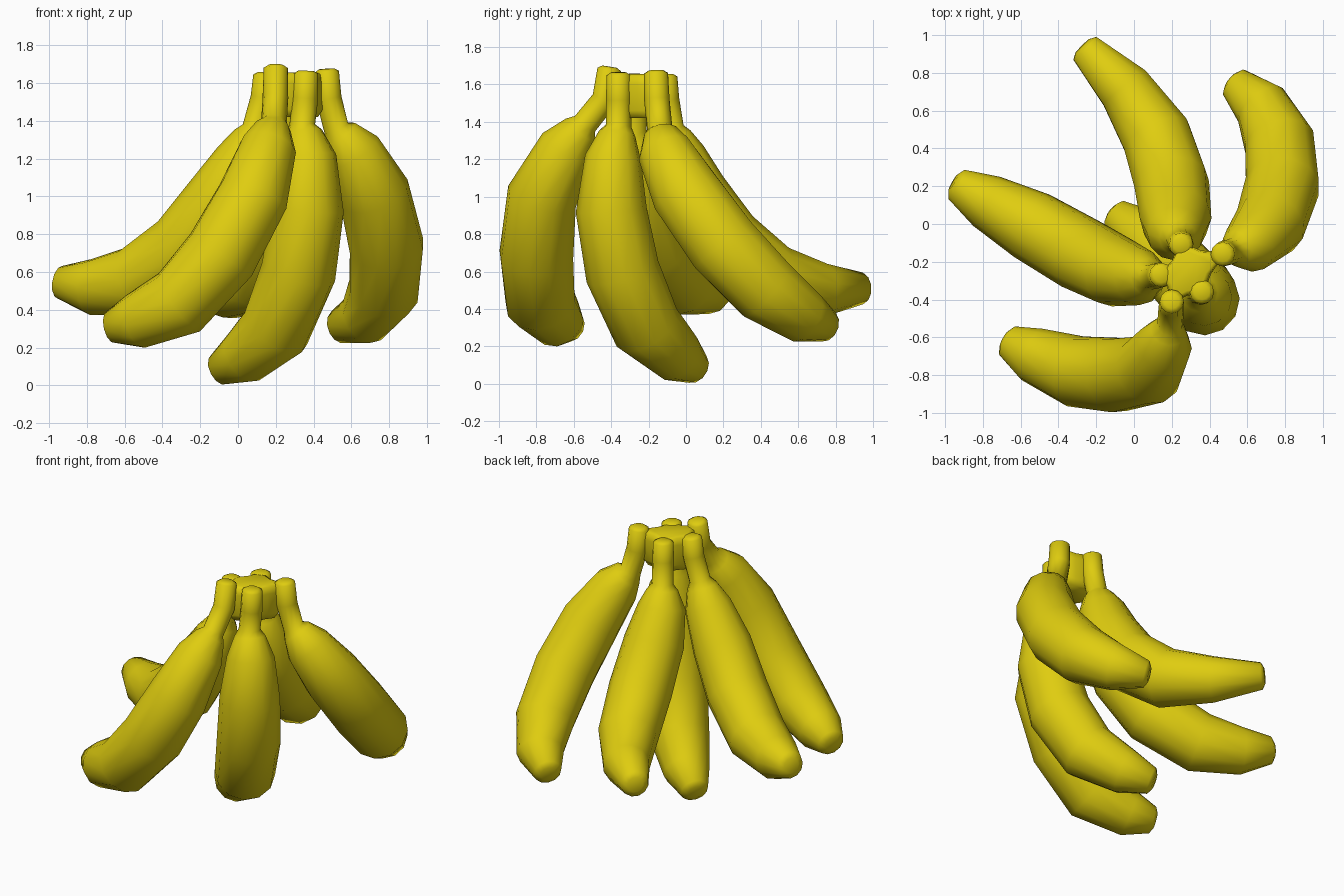
import bpy, bmesh, math
from mathutils import Vector

if "Cube" in bpy.data.objects:
    bpy.data.objects.remove(bpy.data.objects["Cube"])

SIDES = 12
RADII = [0.04, 0.064, 0.068, 0.068, 0.098, 0.15, 0.19, 0.2, 0.19, 0.148, 0.088, 0.05]

skin = bpy.data.materials.new("banana_yellow")
skin.diffuse_color = (0.74, 0.61, 0.005, 1)
skin.use_nodes = True
skin.node_tree.nodes["Principled BSDF"].inputs["Base Color"].default_value = skin.diffuse_color


def finish(name, bm):
    bmesh.ops.recalc_face_normals(bm, faces=bm.faces)
    me = bpy.data.meshes.new(name)
    bm.to_mesh(me)
    bm.free()
    ob = bpy.data.objects.new(name, me)
    bpy.context.collection.objects.link(ob)
    me.materials.append(skin)
    bpy.ops.object.select_all(action='DESELECT')
    ob.select_set(True)
    bpy.context.view_layer.objects.active = ob
    bpy.ops.object.shade_smooth_by_angle(angle=math.radians(70))
    return ob


def bridge(bm, rings):
    for a, b in zip(rings, rings[1:]):
        n = len(a)
        for i in range(n):
            bm.faces.new((a[i], a[(i + 1) % n], b[(i + 1) % n], b[i]))
    bm.faces.new(rings[0])
    bm.faces.new(rings[-1])


def banana(name, path):
    """Tube along a path: stalk top, neck, shoulder, body points, tip."""
    p = [Vector(q) for q in path]
    bend = p[0].lerp(p[1], 0.2)
    bend.z = 1.52                                        # stalk bends outwards here
    collar = p[1].lerp(p[2], 0.25)
    lip = p[0] - (bend - p[0]).normalized() * 0.015      # rounded stalk end
    nose = p[-1] + (p[-1] - p[-2]).normalized() * 0.02   # rounded tip
    p = [lip, p[0], bend, p[1], collar] + p[2:] + [nose]
    bm = bmesh.new()
    rings, u = [], Vector((1, 0, 0))
    for i, c in enumerate(p):
        a, b = p[max(i - 1, 0)], p[min(i + 1, len(p) - 1)]
        t = ((c - a).normalized() + (b - c).normalized()).normalized()
        u = (u - t * u.dot(t)).normalized()
        v = t.cross(u)
        ring = []
        for k in range(SIDES):
            w = 2 * math.pi * k / SIDES
            ring.append(bm.verts.new(c + (u * math.cos(w) + v * math.sin(w)) * RADII[i]))
        rings.append(ring)
    bridge(bm, rings)
    finish(name, bm)


# Five bananas fanning out from the crown
BUNCH = {
    "banana_back": [(.25, -.11, 1.64), (.235, -.08, 1.37), (.22, -.05, 1.23), (.22, .03, 1.02),
                    (.20, .21, .76), (.12, .46, .56), (-.05, .72, .50), (-.26, .93, .51)],
    "banana_right": [(.47, -.16, 1.66), (.52, -.14, 1.36), (.61, -.11, 1.24), (.72, .0, 1.02),
                     (.785, .2, .74), (.77, .43, .50), (.67, .63, .36), (.53, .75, .31)],
    "banana_front": [(.36, -.36, 1.65), (.34, -.36, 1.38), (.37, -.39, 1.21), (.37, -.40, .93),
                     (.32, -.34, .60), (.20, -.21, .30), (.03, -.05, .15), (-.10, .05, .085)],
    "banana_front_left": [(.20, -.41, 1.68), (.19, -.54, 1.39), (.16, -.64, 1.26), (.08, -.77, 1.0),
                          (-.09, -.80, .69), (-.31, -.78, .44), (-.54, -.69, .34), (-.67, -.62, .31)],
    "banana_left": [(.145, -.27, 1.64), (.09, -.28, 1.36), (.03, -.28, 1.2), (-.1, -.25, .97),
                    (-.28, -.16, .73), (-.54, -.01, .55), (-.78, .12, .52), (-.94, .21, .545)],
}
for name, path in BUNCH.items():
    banana(name, path)

# Crown: star-shaped web joining the stalks
tops = [Vector(path[0]) for path in BUNCH.values()]
centre = sum(tops, Vector()) / 5
bm = bmesh.new()
rings = []
for z, s in ((1.42, 0.85), (1.46, 1.0), (1.6, 1.04), (1.645, 0.98), (1.655, 0.8)):
    ring = []
    for i in range(5):
        a, b = tops[i], tops[(i + 1) % 5]
        for q in (a.lerp(b, 0.2), a.lerp(b, 0.5).lerp(centre, 0.08), b.lerp(a, 0.2)):
            r = centre + (q - centre) * s
            ring.append(bm.verts.new((r.x, r.y, z)))
    rings.append(ring)
bridge(bm, rings)
finish("crown", bm)
